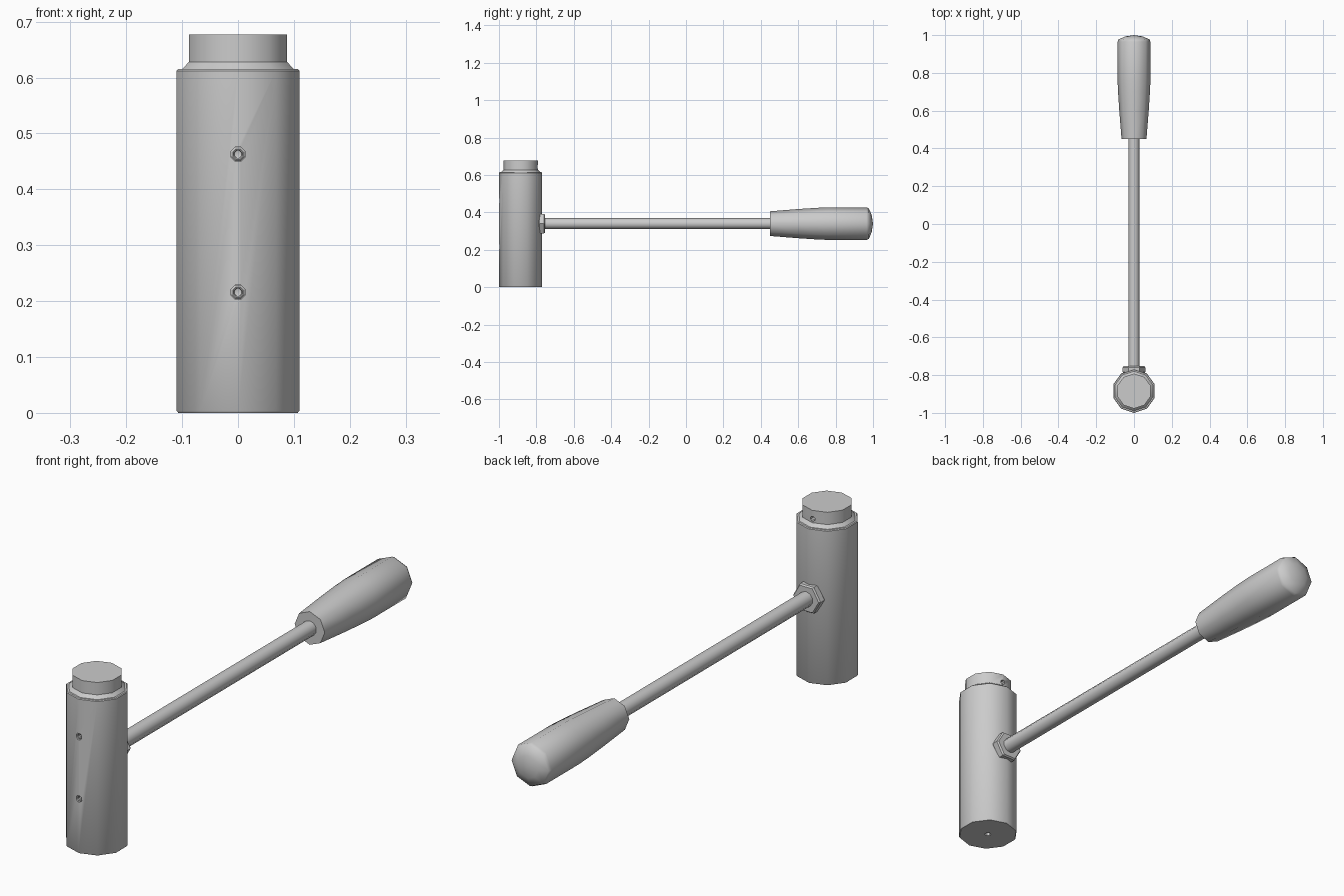
import bpy, bmesh
from math import radians, sin, cos, pi
from mathutils import Matrix, Vector

if "Cube" in bpy.data.objects:
    bpy.data.objects.remove(bpy.data.objects["Cube"])

Y0 = -0.8845      # head axis
ZH = 0.34         # handle axis height


def lathe(name, profile, sides, loc, along_y=False, phase=90, smooth=50):
    """Turn a (radius, distance) profile around z, or around y."""
    bm = bmesh.new()
    rings = []
    for r, t in profile:
        if r == 0:
            rings.append([bm.verts.new((0, 0, t))])
        else:
            rings.append([bm.verts.new((r * cos(radians(phase) + 2 * pi * i / sides),
                                        r * sin(radians(phase) + 2 * pi * i / sides), t))
                          for i in range(sides)])
    for a, b in zip(rings, rings[1:]):
        for i in range(sides):
            j = (i + 1) % sides
            if len(a) == 1:
                bm.faces.new((a[0], b[j], b[i]))
            elif len(b) == 1:
                bm.faces.new((a[i], a[j], b[0]))
            else:
                bm.faces.new((a[i], a[j], b[j], b[i]))
    bmesh.ops.recalc_face_normals(bm, faces=bm.faces)
    m = Matrix.Translation(Vector(loc))
    if along_y:
        m = m @ Matrix.Rotation(radians(-90), 4, 'X')
    bm.transform(m)
    me = bpy.data.meshes.new(name)
    bm.to_mesh(me)
    bm.free()
    ob = bpy.data.objects.new(name, me)
    bpy.context.collection.objects.link(ob)
    shade(ob, smooth)
    return ob


def activate(ob):
    bpy.ops.object.select_all(action='DESELECT')
    ob.select_set(True)
    bpy.context.view_layer.objects.active = ob


def shade(ob, angle):
    activate(ob)
    bpy.ops.object.shade_smooth_by_angle(angle=radians(angle))


def drill(ob, profile, loc, along_y=False):
    """Cut a turned hole, then remove the cutter."""
    cutter = lathe("hole_cutter", profile, 8, loc, along_y, phase=22.5)
    cutter.hide_render = True
    mod = ob.modifiers.new("hole", 'BOOLEAN')
    mod.operation = 'DIFFERENCE'
    mod.solver = 'EXACT'
    mod.object = cutter
    activate(ob)
    bpy.ops.object.modifier_apply(modifier=mod.name)
    bpy.data.objects.remove(cutter)


# Head: barrel with a narrower striking neck, ten sides
head = lathe("hammer_head", [
    (0, 0), (0.1125, 0), (0.1155, 0.004), (0.1155, 0.612), (0.1125, 0.615),
    (0.105, 0.615), (0.0925, 0.628), (0.0925, 0.677), (0, 0.677)],
    10, (0, Y0, 0), smooth=40)

# Screw holes in the front, a pin hole in the neck, a centre hole below
front_holes = (0.463, 0.216)
for z in front_holes:
    drill(head, [(0, -0.03), (0.0135, -0.03), (0.0135, 0.025), (0, 0.025)],
          (0, -1.0, z), True)
drill(head, [(0, -0.03), (0.01, -0.03), (0.01, 0.02), (0, 0.02)],
      (0, Y0 + 0.0925, 0.643), True)
drill(head, [(0, -0.02), (0.012, -0.02), (0.012, 0.02), (0, 0.028)],
      (0, Y0, 0))
shade(head, 40)

# Socket set screws sitting inside the front holes
for i, z in enumerate(front_holes):
    lathe(f"set_screw_{i + 1}", [
        (0, 0.018), (0.007, 0.016), (0.0075, 0.008), (0.01, 0.006),
        (0.0134, 0.009), (0.0134, 0.03), (0, 0.03)],
        8, (0, -1.0, z), True, phase=22.5, smooth=30)

# Lock nut where the rod meets the head
lathe("lock_nut", [
    (0, 0), (0.055, 0), (0.06, 0.006), (0.06, 0.030), (0.055, 0.036), (0, 0.036)],
    6, (0, -0.789, ZH), True, phase=0, smooth=25)

# Handle rod
lathe("handle_rod", [(0, -0.80), (0.0295, -0.80), (0.0295, 0.47), (0, 0.47)],
      10, (0, 0, ZH), True)

# Grip: tapered toward the head, domed at the end
lathe("grip", [
    (0, 0.45), (0.066, 0.45), (0.078, 0.60), (0.0845, 0.70), (0.087, 0.76),
    (0.087, 0.965), (0.081, 0.978), (0.045, 0.993), (0, 1.0)],
    8, (0, 0, ZH), True)
